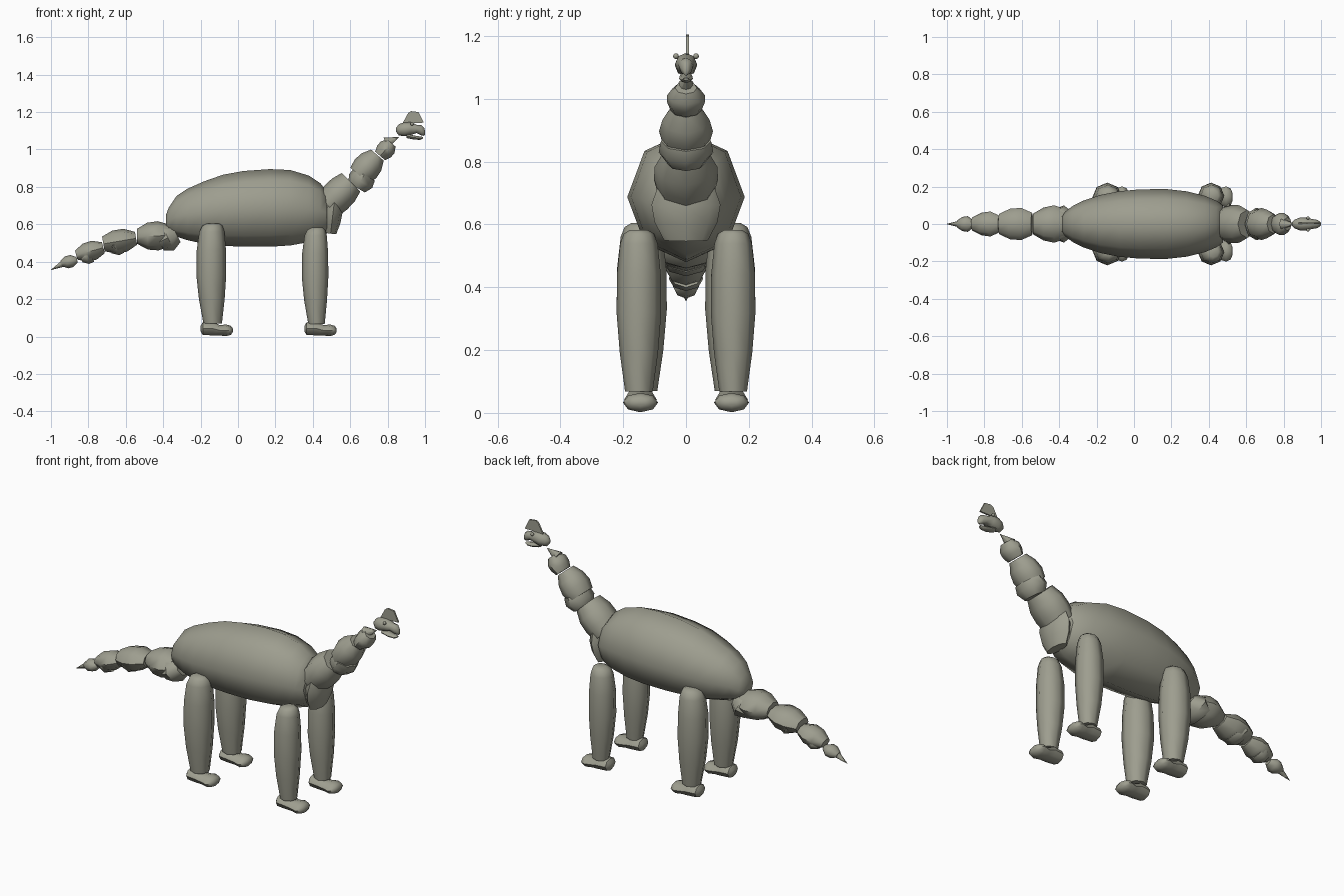
import bpy
import bmesh
import math
from mathutils import Vector

SIDES = 8

cube = bpy.data.objects.get("Cube")
if cube:
    bpy.data.objects.remove(cube, do_unlink=True)

skin = bpy.data.materials.new("olive_grey_skin")
skin.use_nodes = True
skin_colour = (0.34, 0.34, 0.275, 1)
skin.diffuse_color = skin_colour
skin.node_tree.nodes["Principled BSDF"].inputs["Base Color"].default_value = skin_colour


def finish(name, bm, smooth_angle=40):
    """Turn a bmesh into a shaded, coloured object."""
    bmesh.ops.recalc_face_normals(bm, faces=bm.faces)
    mesh = bpy.data.meshes.new(name)
    bm.to_mesh(mesh)
    bm.free()
    mesh.materials.append(skin)
    obj = bpy.data.objects.new(name, mesh)
    bpy.context.collection.objects.link(obj)
    bpy.ops.object.select_all(action="DESELECT")
    obj.select_set(True)
    bpy.context.view_layer.objects.active = obj
    bpy.ops.object.shade_smooth_by_angle(angle=math.radians(smooth_angle))
    return obj


def loft(name, rings, tilt=0.0, side_offset=0.0, smooth_angle=50):
    """Skin octagonal rings (x, z, half height, half width) tilted about y."""
    bm = bmesh.new()
    up = Vector((-math.sin(tilt), 0, math.cos(tilt)))
    loops = []
    for x, z, height, width in rings:
        centre = Vector((x, side_offset, z))
        loop = []
        for i in range(SIDES):
            a = math.tau * i / SIDES
            point = centre + up * (height * math.cos(a))
            point.y += width * math.sin(a)
            loop.append(bm.verts.new(point))
        loops.append(loop)
    for lower, upper in zip(loops, loops[1:]):
        for i in range(SIDES):
            j = (i + 1) % SIDES
            bm.faces.new((lower[i], lower[j], upper[j], upper[i]))
    bm.faces.new(loops[0])
    bm.faces.new(loops[-1])
    return finish(name, bm, smooth_angle)


def bead(name, start, end, heights, widths):
    """Barrel segment running straight between two (x, z) points."""
    a, b = Vector(start), Vector(end)
    last = len(heights) - 1
    rings = []
    for i, (height, width) in enumerate(zip(heights, widths)):
        p = a.lerp(b, i / last)
        rings.append((p.x, p.y, height, width))
    axis = b - a
    return loft(name, rings, math.atan2(axis.y, axis.x))


# Body: x, underside, back, half width
body_profile = [
    (-.385, .58, .65, .04), (-.37, .55, .69, .065), (-.33, .535, .75, .095),
    (-.27, .515, .79, .125), (-.18, .495, .83, .155), (-.08, .485, .865, .175),
    (.03, .48, .885, .185), (.17, .48, .895, .187), (.28, .487, .89, .175),
    (.38, .505, .86, .15), (.44, .525, .82, .125), (.475, .55, .775, .1),
]
loft("body", [(x, (lo + hi) / 2, (hi - lo) / 2, w)
              for x, lo, hi, w in body_profile])

# Neck segments, from chest to head
bead("chest_lobe", (.495, .55), (.515, .72), (.03, .045, .05, .04), (.07, .1, .11, .09))
bead("neck_base", (.48, .7), (.605, .825), (.08, .088, .086, .07), (.09, .102, .1, .075))
bead("neck_collar", (.635, .795), (.675, .865), (.05, .072, .065), (.06, .087, .08))
bead("neck_middle", (.65, .86), (.745, .97), (.065, .076, .07, .045), (.075, .086, .075, .05))
bead("neck_upper", (.76, .965), (.82, 1.035), (.035, .048, .048, .03), (.05, .06, .06, .035))
bead("neck_tip", (.79, 1.035), (.86, 1.065), (.032, .001), (.03, .001))

# Tail segments, from rump to tip
bead("tail_root", (-.33, .55), (-.42, .505), (.05, .075, .05), (.065, .1, .08))
bead("tail_base", (-.37, .54), (-.54, .535), (.06, .078, .072, .04), (.08, .1, .088, .055))
bead("tail_middle", (-.545, .525), (-.72, .495), (.035, .062, .062, .04), (.06, .086, .082, .055))
bead("tail_collar", (-.64, .5), (-.69, .47), (.06, .058, .03), (.07, .075, .04))
bead("tail_lower", (-.72, .475), (-.865, .435), (.03, .052, .05, .025), (.045, .067, .06, .035))
bead("tail_lower_collar", (-.79, .44), (-.84, .415), (.045, .044, .02), (.05, .055, .03))
bead("tail_end", (-.86, .41), (-.945, .39), (.015, .033, .033, .015), (.02, .042, .038, .02))
bead("tail_tip", (-.925, .395), (-1, .356), (.02, .001), (.02, .001))

# Legs: height, share of full radius
leg_profile = [(.07, .62), (.2, .86), (.33, 1), (.46, .98),
               (.56, .84), (.592, .68), (.605, .4)]
# Feet: distance from ankle, centre height, half height, half width
foot_profile = [(-.057, .045, .015, .025), (-.045, .045, .034, .045),
                (.01, .045, .036, .052), (.045, .036, .028, .045),
                (.08, .036, .031, .056), (.105, .036, .024, .045),
                (.115, .036, .01, .02)]
for end, leg_x, radius, spread, drop in (("hind", -.143, .08, .141, 0),
                                         ("front", .412, .071, .15, .022)):
    for side, sign in (("left", 1), ("right", -1)):
        y = sign * spread
        loft(f"{end}_leg_{side}",
             [(leg_x + (1 - s) * .02, z - drop * z / .6, radius * s, radius * s)
              for z, s in leg_profile],
             math.pi / 2, y)
        loft(f"{end}_foot_{side}",
             [(leg_x + x, z - .003, h, w) for x, z, h, w in foot_profile],
             0, sign * .145)

# Head
loft("skull", [(.845, 1.105, .01, .01), (.86, 1.105, .03, .024),
               (.89, 1.108, .037, .036), (.925, 1.112, .034, .034),
               (.955, 1.11, .022, .026), (.98, 1.103, .028, .022),
               (.995, 1.095, .022, .012), (1, 1.09, .01, .006)])
loft("jaw", [(.9, 1.073, .012, .02), (.94, 1.064, .011, .022),
             (.975, 1.06, .009, .016), (.99, 1.063, .004, .008)])
for side, sign in (("left", 1), ("right", -1)):
    bm = bmesh.new()
    bmesh.ops.create_uvsphere(bm, u_segments=12, v_segments=8, radius=.009)
    bmesh.ops.translate(bm, verts=bm.verts, vec=(.93, sign * .032, 1.136))
    finish(f"eye_{side}", bm)

# Thin crest plate on top of the head
bm = bmesh.new()
outline = [(.88, 1.14), (.91, 1.195), (.925, 1.205), (.965, 1.2), (.993, 1.143), (.93, 1.142)]
face = bm.faces.new([bm.verts.new((x, 0, z)) for x, z in outline])
moved = bmesh.ops.extrude_face_region(bm, geom=[face])["geom"]
bmesh.ops.translate(bm, vec=(0, .009, 0),
                    verts=[v for v in moved if isinstance(v, bmesh.types.BMVert)])
finish("head_crest", bm)
